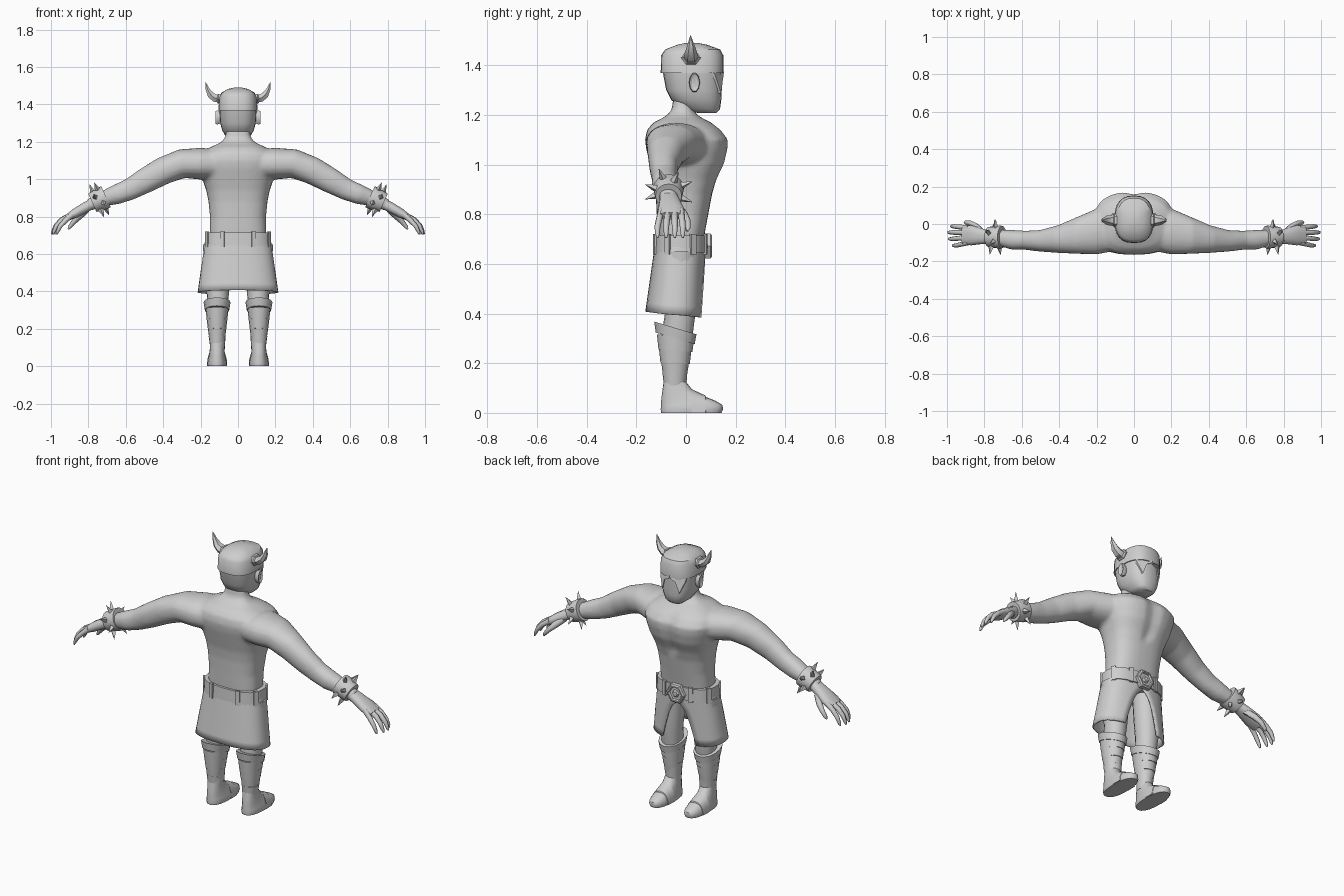
import bpy, bmesh, math
from mathutils import Vector as V

if "Cube" in bpy.data.objects:
    bpy.data.objects.remove(bpy.data.objects["Cube"])

stone = bpy.data.materials.new("plain_grey")
stone.diffuse_color = (0.62, 0.62, 0.62, 1)
stone.use_nodes = True
stone.node_tree.nodes["Principled BSDF"].inputs["Base Color"].default_value = stone.diffuse_color
X, Y, Z = V((1, 0, 0)), V((0, 1, 0)), V((0, 0, 1))


def finish(name, bm, angle=35, mirror=False):
    bmesh.ops.recalc_face_normals(bm, faces=bm.faces)
    me = bpy.data.meshes.new(name)
    bm.to_mesh(me)
    bm.free()
    me.materials.append(stone)
    ob = bpy.data.objects.new(name, me)
    bpy.context.collection.objects.link(ob)
    bpy.ops.object.select_all(action='DESELECT')
    ob.select_set(True)
    bpy.context.view_layer.objects.active = ob
    bpy.ops.object.shade_smooth_by_angle(angle=math.radians(angle))
    if mirror:
        ob.modifiers.new("mirror", 'MIRROR').use_clip = False
    return ob


def oval(c, u, v, a, b, n=20, e=2.0):
    """Superellipse ring around c in the plane of u and v."""
    pts = []
    for i in range(n):
        t = 2 * math.pi * i / n
        k, s = math.cos(t), math.sin(t)
        pts.append(c + u * math.copysign(abs(k) ** (2 / e), k) * a
                   + v * math.copysign(abs(s) ** (2 / e), s) * b)
    return pts


def loft(bm, rings):
    rows = [[bm.verts.new(p) for p in r] for r in rings]
    n = len(rows[0])
    for r, q in zip(rows, rows[1:]):
        for i in range(n):
            bm.faces.new((r[i], r[(i + 1) % n], q[(i + 1) % n], q[i]))
    bm.faces.new(rows[0])
    bm.faces.new(rows[-1])


def stack(bm, levels, n=20, e=2.4, cx=0.0, tilt=0.0):
    """Horizontal rings: (z, half width, back y, front y)."""
    rings = []
    for z, w, yb, yf in levels:
        r = oval(V((cx, (yb + yf) / 2, z)), X, Y, w, (yf - yb) / 2, n, e)
        for p in r:
            p.z += tilt * (p.y - (yb + yf) / 2)
        rings.append(r)
    loft(bm, rings)


def limb(bm, path, n=12, e=2.0, s=1):
    """Tube in the x-z plane: (x, y, z, half depth, half thickness)."""
    pts = [V((s * p[0], p[1], p[2])) for p in path]
    rings = []
    for i, p in enumerate(path):
        d = (pts[min(i + 1, len(pts) - 1)] - pts[max(i - 1, 0)])
        d.y = 0
        rings.append(oval(pts[i], Y, d.normalized().cross(Y), p[3], p[4], n, e))
    loft(bm, rings)


# torso, neck and arms fused into one smooth body
bm = bmesh.new()
stack(bm, [(.66, .148, -.11, .07), (.72, .152, -.115, .075), (.80, .15, -.118, .09),
           (.88, .158, -.122, .105), (.94, .17, -.13, .125), (1.0, .19, -.145, .155),
           (1.06, .207, -.16, .17), (1.10, .215, -.165, .172), (1.14, .2, -.157, .142),
           (1.17, .15, -.13, .10), (1.195, .095, -.08, .05), (1.22, .07, -.057, .03),
           (1.27, .06, -.052, .03)], 32, 2.6)
for v in bm.verts:  # breastbone crease
    if abs(v.co.x) < .01 and v.co.y > .12:
        v.co.y -= .014
for s in (1, -1):
    limb(bm, [(.05, -.045, 1.08, .09, .075), (.2, -.04, 1.083, .123, .085),
              (.3, -.06, 1.083, .1, .078), (.4, -.08, 1.045, .075, .074),
              (.5, -.09, .99, .058, .067), (.58, -.087, .945, .051, .058),
              (.65, -.085, .918, .053, .053), (.72, -.075, .895, .043, .041),
              (.80, -.07, .86, .035, .031)], 20, 2.2, s)
body = finish("body", bm)
m = body.modifiers.new("fuse", 'REMESH')
m.mode, m.voxel_size, m.use_smooth_shade = 'VOXEL', .011, True
m = body.modifiers.new("relax", 'SMOOTH')
m.factor, m.iterations = .5, 4

# hands with curled fingers and a thumb
bm = bmesh.new()
limb(bm, [(.77, -.07, .873, .034, .029), (.82, -.065, .847, .043, .028),
          (.87, -.06, .818, .054, .026), (.915, -.06, .793, .05, .017)], 14, 2.4)
for y0, y1, dx in ((-.1, -.115, -.025), (-.073, -.08, -.005), (-.046, -.045, 0), (-.02, -.013, -.015)):
    limb(bm, [(.885, y0, .812, .014, .016), (.945 + dx, y0 * .5 + y1 * .5, .782, .013, .014),
              (.975 + dx, y1, .75, .012, .012), (.99 + dx, y1, .72, .009, .009),
              (.995 + dx, y1, .705, .004, .004)], 8)
limb(bm, [(.81, -.045, .84, .02, .02), (.845, -.012, .805, .018, .018),
          (.875, .005, .775, .014, .014), (.9, .008, .745, .011, .01), (.907, .006, .732, .004, .004)], 8)
finish("hands", bm, 50, True)

# spiked wrist bands
bm = bmesh.new()
c, d = V((.742, -.07, .89)), V((.91, 0, -.41)).normalized()
up = d.cross(Y)
loft(bm, [oval(c + d * t, Y, up, r, r, 16) for t, r in
          ((-.04, .052), (-.04, .06), (-.032, .062), (.032, .055), (.04, .053), (.04, .045))])
for i in range(8):
    t = math.pi * (i + .5) / 4
    o = Y * math.cos(t) + up * math.sin(t)
    side = d.cross(o)
    b = c + d * (.014 if i % 2 else -.014)
    loft(bm, [oval(b + o * r, d, side, w, w, 4) for r, w in ((.05, .014), (.062, .014), (.102, .001))])
finish("wrist_bands", bm, 30, True)

# head
bm = bmesh.new()
stack(bm, [(1.207, .042, .05, .122), (1.222, .062, -.01, .137), (1.26, .084, -.06, .142),
           (1.30, .095, -.08, .144), (1.38, .1, -.095, .144)], 24, 2.6)
finish("head", bm, 45)

# cap
bm = bmesh.new()
stack(bm, [(1.368, .098, -.093, .142), (1.368, .105, -.102, .15), (1.44, .1, -.1, .15),
           (1.463, .088, -.084, .138), (1.482, .055, -.035, .085), (1.49, .02, .0, .045)], 24, 2.6)
finish("cap", bm, 35)

# pointed brow guards hanging from the cap
bm = bmesh.new()
front = []
for x, z in ((0, 1.375), (.005, 1.36), (.035, 1.345), (.055, 1.285), (.078, 1.345), (.085, 1.375)):
    front.append(V((x, .025 + .127 * (1 - (x / .102) ** 2.6) ** (1 / 2.6), z)))
a = [bm.verts.new(p) for p in front]
b = [bm.verts.new(p - Y * .012) for p in front]
for i in range(6):
    j = (i + 1) % 6
    bm.faces.new((a[i], a[j], b[j], b[i]))
bm.faces.new(a)
bm.faces.new(b)
finish("brow_guards", bm, 30, True)

# ears
bm = bmesh.new()
loft(bm, [oval(V((x, .034, 1.33)), Y, Z, w, h, 10) for x, w, h in
          ((.085, .016, .028), (.11, .022, .04), (.121, .02, .036), (.115, .011, .024))])
finish("ears", bm, 30, True)

# horns with base collars
bm = bmesh.new()
limb(bm, [(.075, .02, 1.43, .04, .031), (.105, .02, 1.43, .04, .031), (.112, .02, 1.43, .03, .024)], 6)
limb(bm, [(.095, .02, 1.43, .031, .025), (.125, .02, 1.435, .029, .024), (.147, .02, 1.452, .024, .02),
          (.163, .02, 1.482, .014, .012), (.174, .018, 1.52, .001, .001)], 6)
finish("horns", bm, 30, True)

# kilt, open at the front in an arch
bm = bmesh.new()
rows = []
for k in range(9):
    f = k / 8
    z = .70 - .305 * f
    gap = .44 * math.sqrt(max(0, (f - .3) / .7)) + .001
    w, yb, yf = .168 + .044 * f, -.118 - .042 * f, .075 - .008 * f
    row = []
    for i in range(33):
        t = math.pi / 2 + gap + (2 * math.pi - 2 * gap) * i / 32
        p, q = math.cos(t), math.sin(t)
        row.append(bm.verts.new((math.copysign(abs(p) ** .8, p) * w,
                                 (yb + yf) / 2 + math.copysign(abs(q) ** .8, q) * (yf - yb) / 2,
                                 z - (.012 * f * q))))
    rows.append(row)
for r, q in zip(rows, rows[1:]):
    for i in range(32):
        bm.faces.new((r[i], r[i + 1], q[i + 1], q[i]))
kilt = finish("kilt", bm, 40)
m = kilt.modifiers.new("cloth", 'SOLIDIFY')
m.thickness, m.offset = .008, 0

# belt and its loops
bm = bmesh.new()
stack(bm, [(.643, .178, -.13, .084), (.715, .175, -.127, .084)], 28, 2.6)
finish("belt", bm)
bm = bmesh.new()
for i in range(8):
    t = math.pi * (i + .5) / 4
    k, s = math.cos(t), math.sin(t)
    p = V((math.copysign(abs(k) ** .77, k) * .176, -.023 + math.copysign(abs(s) ** .77, s) * .107, .679))
    o = V((k * .6, s, 0)).normalized()
    loft(bm, [[p + o * q + Z * h + Z.cross(o) * g for h, g in
               ((-.042, -.012), (-.042, .012), (.042, .012), (.042, -.012))] for q in (-.006, .006)])
finish("belt_loops", bm, 30)

# hexagonal buckle with a raised rim
bm = bmesh.new()
loft(bm, [oval(V((0, y, .672)), X, Z, r, r, 6) for y, r in
          ((.07, .058), (.098, .058), (.104, .05), (.104, .042), (.094, .038), (.094, .022), (.103, .014))])
finish("buckle", bm, 20)

# legs
bm = bmesh.new()
stack(bm, [(.65, .08, -.095, .05), (.5, .07, -.09, .045), (.4, .06, -.085, .038),
           (.3, .053, -.1, .025), (.2, .044, -.09, .008), (.09, .037, -.088, .0)], 16, 2.1, .108)
finish("legs", bm, 50, True)

# shin wraps, one flared tier above another
bm = bmesh.new()
for z0, z1, w, yb, yf, tilt in ((.3, .342, .072, -.128, .042, -.3), (.25, .31, .062, -.117, .033, -.08),
                                (.2, .255, .056, -.109, .022, -.06), (.158, .205, .05, -.1, .012, -.04),
                                (.11, .162, .045, -.095, .005, 0)):
    stack(bm, [(z0, w - .007, yb + .006, yf - .007), (z1, w, yb, yf),
               (z1, w - .012, yb + .012, yf - .012)], 16, 2.1, .112, tilt)
finish("shin_wraps", bm, 35, True)

# feet with soles and straps
bm = bmesh.new()
stack(bm, [(0, .05, -.1, .143), (.014, .053, -.102, .149), (.032, .05, -.1, .147), (.048, .046, -.1, .12),
           (.068, .042, -.098, .07), (.09, .039, -.095, .028), (.125, .036, -.09, .0)], 20, 2.4, .112)
finish("feet", bm, 45, True)
bm = bmesh.new()
rings = []
for y, h, w in ((.025, .088, .045), (.022, .096, .054), (.078, .07, .052), (.082, .062, .043)):
    r = oval(V((.112, y, 0)), X, Z, w, h, 20, 2.4)
    for p in r:
        p.z = max(p.z, .002)
    rings.append(r)
loft(bm, rings)
finish("foot_straps", bm, 35, True)
